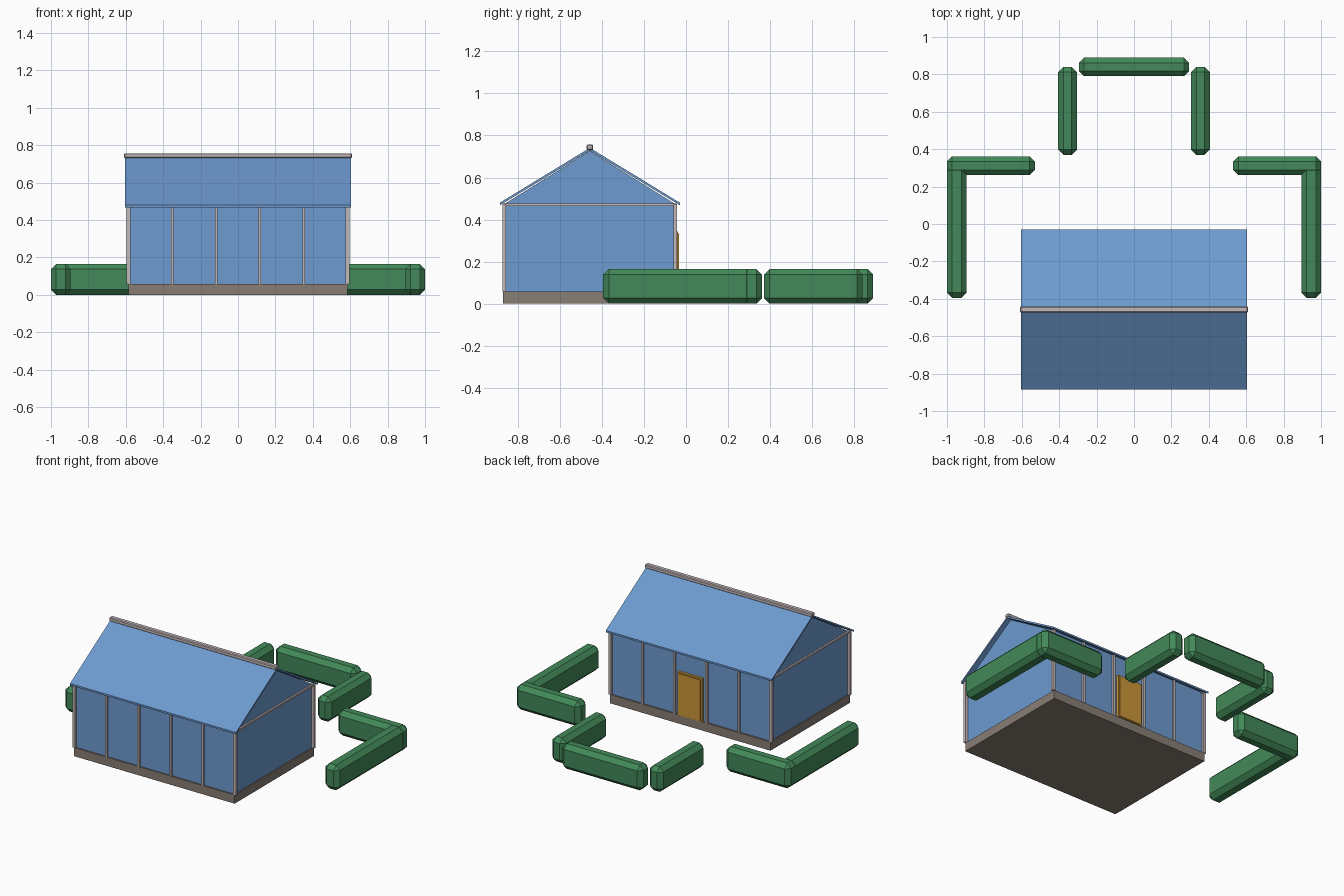
import bpy, bmesh

if "Cube" in bpy.data.objects:
    bpy.data.objects.remove(bpy.data.objects["Cube"])


def material(name, rgb):
    m = bpy.data.materials.new(name)
    m.diffuse_color = (*rgb, 1)
    m.use_nodes = True
    m.node_tree.nodes["Principled BSDF"].inputs["Base Color"].default_value = m.diffuse_color
    return m


BLUE = material("blue", (0.155, 0.325, 0.63))
GREEN = material("hedge green", (0.055, 0.25, 0.10))
TRIM = material("pale trim", (0.55, 0.48, 0.49))
STONE = material("grey stone", (0.25, 0.205, 0.175))
DOOR = material("ochre door", (0.60, 0.31, 0.04))


def finish(bm, name, mat):
    bmesh.ops.recalc_face_normals(bm, faces=bm.faces)
    me = bpy.data.meshes.new(name)
    bm.to_mesh(me)
    bm.free()
    me.materials.append(mat)
    ob = bpy.data.objects.new(name, me)
    bpy.context.collection.objects.link(ob)
    return ob


def box(name, mat, x, y, z, bevel=0):
    """Box from (min, max) ranges, with optional flat chamfer."""
    bm = bmesh.new()
    bmesh.ops.create_cube(bm, size=1)
    for v in bm.verts:
        v.co = [r[0] if c < 0 else r[1] for c, r in zip(v.co, (x, y, z))]
    if bevel:
        bmesh.ops.bevel(bm, geom=bm.edges[:], offset=bevel, segments=1,
                        profile=0.5, affect='EDGES')
    return finish(bm, name, mat)


def prism(name, mat, profile, half):
    """Extrude a (y, z) profile along x."""
    bm = bmesh.new()
    face = bm.faces.new([bm.verts.new((-half, y, z)) for y, z in profile])
    ext = bmesh.ops.extrude_face_region(bm, geom=[face])["geom"]
    bmesh.ops.translate(bm, vec=(2 * half, 0, 0),
                        verts=[v for v in ext if isinstance(v, bmesh.types.BMVert)])
    return finish(bm, name, mat)


# House: foundation, walls with gables, roof and ridge cap
MID = -0.457
box("foundation", STONE, (-0.585, 0.585), (-0.87, -0.044), (0, 0.057))
prism("walls", BLUE, [(-0.86, 0.055), (-0.055, 0.055), (-0.055, 0.476),
                      (MID, 0.727), (-0.86, 0.476)], 0.577)
prism("roof", BLUE, [(-0.885, 0.468), (MID, 0.728), (-0.029, 0.468),
                     (-0.029, 0.48), (MID, 0.741), (-0.885, 0.48)], 0.605)
box("ridge_cap", TRIM, (-0.61, 0.61), (MID - 0.016, MID + 0.016), (0.731, 0.757), 0.005)

# Wall posts along front and back, thicker at the corners
for side, wall in (("front", -0.86), ("back", -0.055)):
    for i in range(6):
        x = -0.586 + i * 0.2344
        corner = i in (0, 5)
        w = 0.010 if corner else 0.007
        y = (wall - 0.013, wall + 0.005) if side == "front" else (wall - 0.005, wall + 0.013)
        box(f"{side}_post_{i}", TRIM, (x - w, x + w), y, (0.057, 0.474))

# Rails under the gables
for name, s in (("left", -1), ("right", 1)):
    box(f"{name}_gable_rail", TRIM, sorted((s * 0.57, s * 0.588)),
        (-0.87, -0.045), (0.464, 0.476))

# Back door with a raised panel
box("door", DOOR, (-0.09, 0.09), (-0.06, -0.038), (0.057, 0.343))
box("door_panel", DOOR, (-0.08, 0.08), (-0.04, -0.034), (0.062, 0.335))

# Hedges around the garden
H, B = (0, 0.166), 0.028
box("back_hedge", GREEN, (-0.295, 0.295), (0.79, 0.89), H, B)
for name, s in (("left", -1), ("right", 1)):
    for part, x, y in (("inner_hedge", (0.305, 0.405), (0.37, 0.84)),
                       ("corner_hedge", (0.53, 1.0), (0.262, 0.362)),
                       ("side_hedge", (0.895, 1.0), (-0.395, 0.315))):
        box(f"{name}_{part}", GREEN, sorted((s * x[0], s * x[1])), y, H, B)
